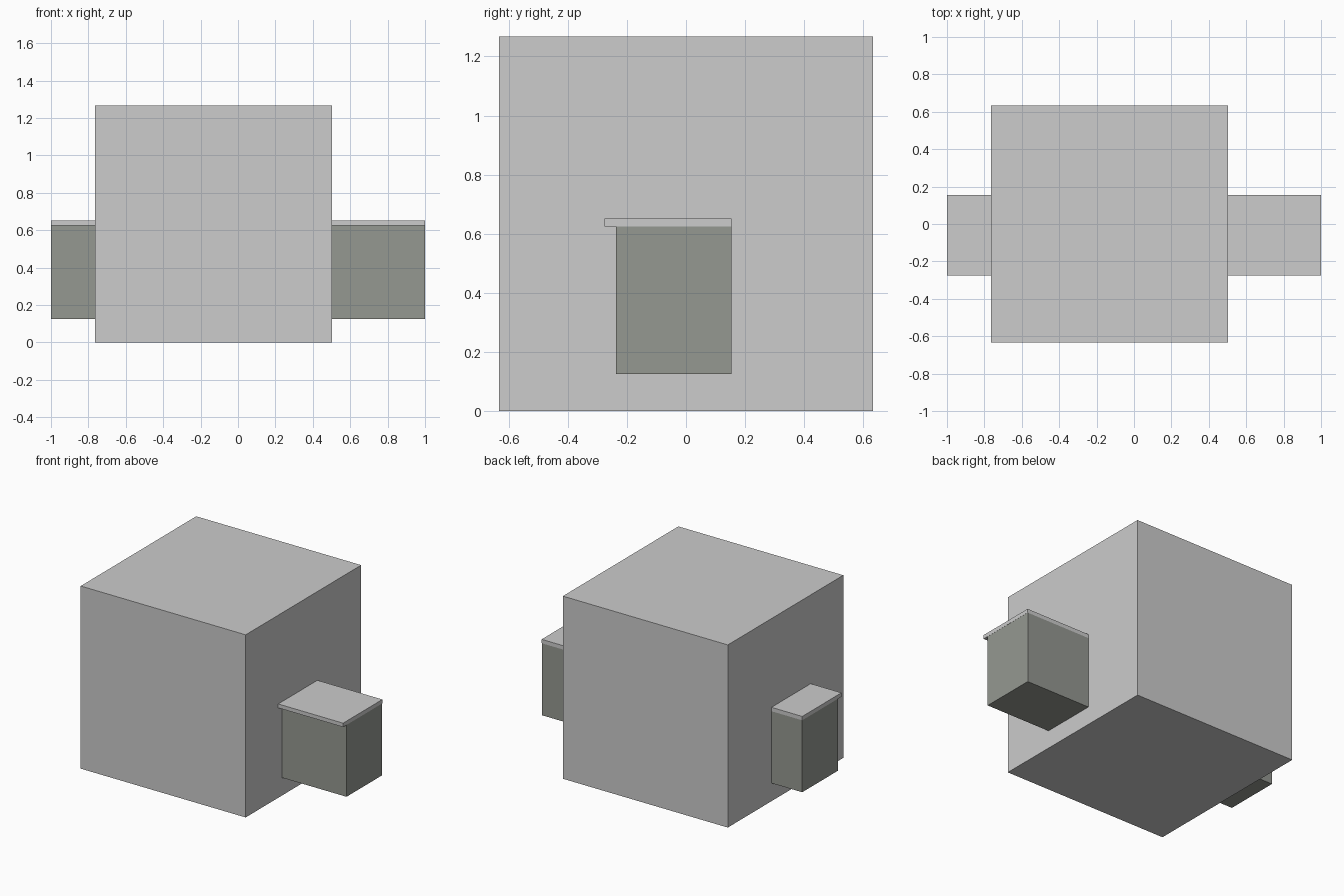
import bpy

if "Cube" in bpy.data.objects:
    bpy.data.objects.remove(bpy.data.objects["Cube"])


def material(name, rgb):
    m = bpy.data.materials.new(name)
    m.diffuse_color = (*rgb, 1)
    m.use_nodes = True
    m.node_tree.nodes["Principled BSDF"].inputs["Base Color"].default_value = m.diffuse_color
    return m


def box(name, lo, hi, mat):
    bpy.ops.mesh.primitive_cube_add(size=1)
    o = bpy.context.object
    o.name = name
    o.location = [(a + b) / 2 for a, b in zip(lo, hi)]
    o.scale = [b - a for a, b in zip(lo, hi)]
    bpy.ops.object.transform_apply(location=True, rotation=False, scale=True)
    o.data.materials.append(mat)
    return o


light_grey = material("light grey", (0.604, 0.604, 0.604))
dark_grey = material("dark greenish grey", (0.300, 0.314, 0.284))

# Large block
box("block", (-0.764, -0.633, 0), (0.502, 0.633, 1.267), light_grey)
# Long cabinet passing through the block, with an overhanging worktop
box("cabinet", (-1, -0.237, 0.125), (0.999, 0.154, 0.624), dark_grey)
box("worktop", (-1, -0.276, 0.624), (1, 0.154, 0.651), light_grey)
